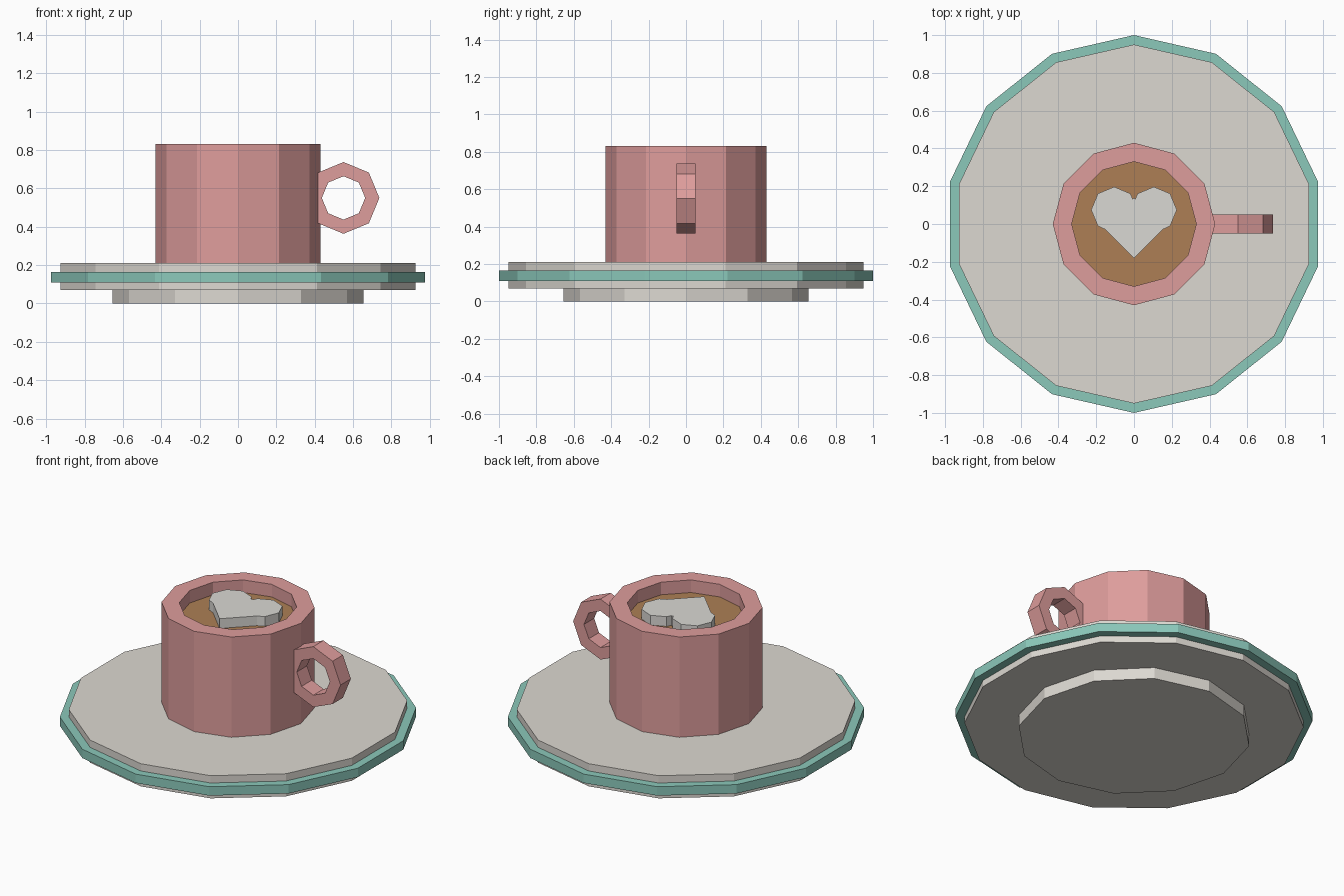
import bpy
import bmesh
import math

if "Cube" in bpy.data.objects:
    bpy.data.objects.remove(bpy.data.objects["Cube"])


def material(name, rgb):
    # sRGB 0-255 to linear
    lin = [((c / 255 + 0.055) / 1.055) ** 2.4 for c in rgb]
    m = bpy.data.materials.new(name)
    m.diffuse_color = (*lin, 1)
    m.use_nodes = True
    m.node_tree.nodes["Principled BSDF"].inputs["Base Color"].default_value = m.diffuse_color
    return m


PINK = material("pink_ceramic", (222, 157, 156))
TEAL = material("teal_glaze", (139, 200, 186))
CREAM = material("cream_ceramic", (220, 216, 209))
COFFEE = material("coffee_brown", (173, 127, 85))
MILK = material("milk_foam", (218, 216, 212))


def finish(name, bm, mat):
    bmesh.ops.remove_doubles(bm, verts=bm.verts, dist=1e-5)
    bmesh.ops.recalc_face_normals(bm, faces=bm.faces)
    me = bpy.data.meshes.new(name)
    bm.to_mesh(me)
    bm.free()
    me.materials.append(mat)
    ob = bpy.data.objects.new(name, me)
    bpy.context.collection.objects.link(ob)
    return ob


def lathe(name, profile, sides, mat, closed=False):
    """Turn a (radius, z) profile around z; open ends get flat caps."""
    bm = bmesh.new()
    rings = []
    for r, z in profile:
        angles = [math.pi / 2 + 2 * math.pi * i / sides for i in range(sides)]
        rings.append([bm.verts.new((r * math.cos(a), r * math.sin(a), z)) for a in angles])
    pairs = list(zip(rings, rings[1:]))
    if closed:
        pairs.append((rings[-1], rings[0]))
    else:
        bm.faces.new(rings[0])
        bm.faces.new(rings[-1])
    for a, b in pairs:
        for i in range(sides):
            j = (i + 1) % sides
            bm.faces.new((a[i], a[j], b[j], b[i]))
    return finish(name, bm, mat)


# Saucer: foot, plate and glazed edge band
lathe("saucer_foot", [(0.655, 0), (0.655, 0.07)], 12, CREAM)
lathe("saucer_plate", [(0.95, 0.07), (0.95, 0.21)], 14, CREAM)
lathe("saucer_band", [(0.94, 0.11), (1.0, 0.11), (1.0, 0.165), (0.94, 0.165)], 14, TEAL, True)

# Cup with a recess, and the coffee inside it
lathe("cup", [(0.43, 0.21), (0.43, 0.83), (0.33, 0.83), (0.33, 0.735)], 12, PINK)
lathe("coffee", [(0.33, 0.735), (0.33, 0.752)], 12, COFFEE)

# Handle: octagonal ring standing in the xz plane
handle = lathe("handle", [(0.113, -0.05), (0.187, -0.05), (0.187, 0.05), (0.113, 0.05)], 8, PINK, True)
handle.rotation_euler = (math.pi / 2, 0, 0)
handle.location = (0.55, 0, 0.55)

# Milk heart: mirrored half outline, extruded
half = [(0.15, -0.03), (0.191, -0.011), (0.227, 0.075), (0.191, 0.161),
        (0.105, 0.197), (0.019, 0.161), (0.007, 0.133)]
outline = [(0, -0.18)] + half + [(0, 0.14)] + [(-x, y) for x, y in reversed(half)]
bm = bmesh.new()
base = bm.faces.new([bm.verts.new((x, y, 0.752)) for x, y in outline])
top = bmesh.ops.extrude_face_region(bm, geom=[base], use_keep_orig=True)
for v in top["geom"]:
    if isinstance(v, bmesh.types.BMVert):
        v.co.z = 0.812
finish("milk_heart", bm, MILK)
